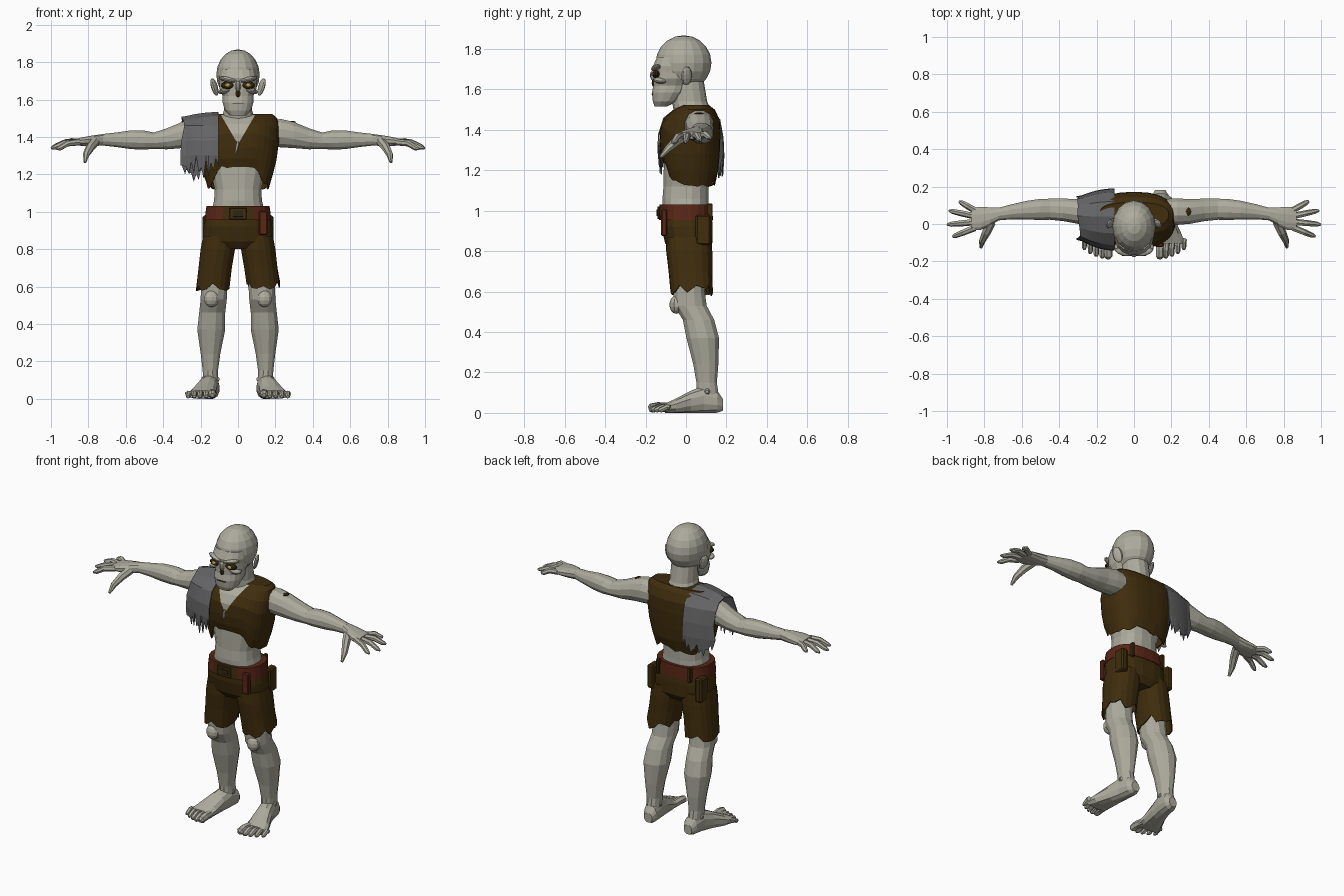
import bpy, bmesh, math, random
from mathutils import Vector, Matrix, Euler

random.seed(4)
if "Cube" in bpy.data.objects:
    bpy.data.objects.remove(bpy.data.objects["Cube"])


def material(name, r, g, b):
    m = bpy.data.materials.new(name)
    m.use_nodes = True
    m.diffuse_color = (r, g, b, 1)
    m.node_tree.nodes["Principled BSDF"].inputs["Base Color"].default_value = (r, g, b, 1)
    return m


SKIN = material("pale_skin", .42, .41, .34)
BROWN = material("brown_cloth", .05, .026, .004)
GREY = material("grey_cloth", .13, .13, .135)
BELT = material("red_leather", .1, .019, .008)
DARK = material("dark_socket", .03, .018, .004)
YELLOW = material("yellow_eye", .5, .38, .1)


def finish(name, bm, *mats, thick=0):
    bmesh.ops.recalc_face_normals(bm, faces=bm.faces)
    mesh = bpy.data.meshes.new(name)
    bm.to_mesh(mesh)
    bm.free()
    ob = bpy.data.objects.new(name, mesh)
    bpy.context.collection.objects.link(ob)
    for m in mats:
        mesh.materials.append(m)
    if thick:
        mod = ob.modifiers.new("thickness", 'SOLIDIFY')
        mod.thickness = thick
    return ob


def skin_rings(loops, start=True, end=True):
    """Bridge equal loops of points into a bmesh, with optional end caps."""
    bm = bmesh.new()
    rows = [[bm.verts.new(p) for p in loop] for loop in loops]
    n = len(rows[0])
    for a, b in zip(rows, rows[1:]):
        for i in range(n):
            j = (i + 1) % n
            bm.faces.new((a[i], a[j], b[j], b[i]))
    if start:
        bm.faces.new(rows[0])
    if end:
        bm.faces.new(rows[-1])
    return bm


def section(ring, n, axis, p, side):
    """Rounded-square section: centre x, y, z and two radii."""
    x, y, z, a, b = ring
    pts = []
    for i in range(n):
        t = math.tau * (i + .5) / n
        u = math.copysign(abs(math.cos(t)) ** (2 / p), math.cos(t)) * a
        v = math.copysign(abs(math.sin(t)) ** (2 / p), math.sin(t)) * b
        d = {'x': (0, u, v), 'y': (u, 0, v), 'z': (u, v, 0)}[axis]
        pts.append(Vector((side * (x + d[0]), y + d[1], max(0, z + d[2]))))
    return pts


def loft(name, mat, rings, n=12, axis='z', p=2.2, side=1, fray=0):
    loops = [section(r, n, axis, p, side) for r in rings]
    for v in loops[0] if fray else []:
        v.z += random.uniform(-fray, fray)
    bm = skin_rings(loops, start=not fray, end=True)
    return finish(name, bm, mat, thick=.006 if fray else 0)


def tube(name, mat, points, radii, side=1, n=7):
    pts = [Vector((side * x, y, z)) for x, y, z in points]
    loops = []
    for i, (c, r) in enumerate(zip(pts, radii)):
        d = pts[min(i + 1, len(pts) - 1)] - pts[max(i - 1, 0)]
        q = d.to_track_quat('Z', 'Y')
        loops.append([c + q @ Vector((r * math.cos(math.tau * k / n), r * math.sin(math.tau * k / n), 0))
                      for k in range(n)])
    return finish(name, skin_rings(loops), mat)


def blob(name, mat, loc, size, side=1, tilt=(0, 0, 0), seg=10, rows=7):
    x, y, z = loc
    turn = Euler((tilt[0], side * tilt[1], side * tilt[2])).to_matrix().to_4x4()
    m = Matrix.Translation((side * x, y, z)) @ turn @ Matrix.Diagonal((*size, 1))
    bm = bmesh.new()
    bmesh.ops.create_uvsphere(bm, u_segments=seg, v_segments=rows, radius=1, matrix=m)
    return finish(name, bm, mat)


def box(name, mat, loc, size, side=1):
    m = Matrix.Translation((side * loc[0], loc[1], loc[2])) @ Matrix.Diagonal((*size, 1))
    bm = bmesh.new()
    bmesh.ops.create_cube(bm, size=1, matrix=m)
    bmesh.ops.bevel(bm, geom=bm.edges[:], offset=min(size) * .2, segments=1, affect='EDGES')
    return finish(name, bm, mat)


# Head and neck
blob("skull", SKIN, (0, -.012, 1.732), (.116, .138, .136), seg=16, rows=10)
loft("face", SKIN, [(0, -.125, 1.515, .045, .03), (0, -.105, 1.54, .07, .06), (0, -.085, 1.585, .084, .085),
                    (0, -.075, 1.62, .083, .088), (0, -.07, 1.655, .1, .092), (0, -.07, 1.69, .1, .09),
                    (0, -.065, 1.715, .103, .1), (0, -.06, 1.76, .095, .085)], n=16, p=2.4)
loft("neck", SKIN, [(0, .03, 1.43, .11, .1), (0, .03, 1.5, .092, .092), (0, .018, 1.54, .077, .087),
                    (0, .01, 1.64, .075, .078)], n=14)
blob("nose_cavity", DARK, (0, -.158, 1.632), (.017, .012, .022), seg=6, rows=4)
blob("nose_bridge", SKIN, (0, -.16, 1.67), (.016, .018, .028))
box("mouth_line", DARK, (0, -.167, 1.577), (.06, .009, .004))
for s, tag in ((1, "left_"), (-1, "right_")):
    blob(tag + "eye_socket", DARK, (.053, -.146, 1.676), (.04, .022, .021), s)
    blob(tag + "eye", YELLOW, (.055, -.163, 1.677), (.015, .009, .01), s)
    blob(tag + "brow", SKIN, (.055, -.148, 1.707), (.052, .022, .014), s, (0, -.2, .25))
    blob(tag + "cheekbone", SKIN, (.07, -.128, 1.645), (.038, .034, .015), s, (0, .2, .5))
    blob(tag + "ear", SKIN, (.126, .003, 1.667), (.013, .03, .048), s, (.15, .25, .5))

# Torso under the clothes
loft("belly", SKIN, [(0, 0, .98, .15, .115), (0, -.003, 1.06, .13, .115), (0, 0, 1.12, .126, .113),
                     (0, .008, 1.2, .145, .12), (0, .015, 1.3, .17, .125)], n=16, p=2.5)

# Torn vest with a raised front hem and open neck
vest_rings = [(0, .015, 1.14, .165, .128), (0, .017, 1.2, .187, .143), (0, .018, 1.28, .207, .149),
              (0, .022, 1.38, .22, .149), (0, .034, 1.45, .22, .133), (0, .045, 1.5, .21, .098),
              (0, .05, 1.522, .185, .065)]
hem, top = vest_rings[0][2], vest_rings[-1][2]
loops = []
for k, ring in enumerate(vest_rings):
    loop = section(ring, 36, 'z', 2.6, 1)
    for v in loop:
        raised = max(0, min(1, (.88 - abs(v.x) / ring[3]) / .3)) * .1 if v.y < 0 else 0
        tear = random.uniform(-.025, .015) * (.3 if raised else 1) if k == 0 else 0
        v.z = top - (top - v.z) * (top - hem - raised) / (top - hem) + tear
    loops.append(loop)
bm = skin_rings(loops, start=False)
NECK, SLOPE = 1.36, .58
for co, no in (((0, 0, NECK), (1, 0, -SLOPE)), ((0, 0, NECK), (-1, 0, -SLOPE)), ((0, -.02, 0), (0, 1, 0))):
    bmesh.ops.bisect_plane(bm, geom=bm.verts[:] + bm.edges[:] + bm.faces[:], plane_co=co, plane_no=no)
for f in bm.faces:
    c = f.calc_center_median()
    f.material_index = int(c.y < -.02 and abs(c.x) < (c.z - NECK) * SLOPE)
finish("vest", bm, BROWN, SKIN, thick=.005)
tube("vest_slit", SKIN, [(0, -.128, 1.38), (-.004, -.131, 1.34), (-.012, -.131, 1.315)], [.008, .007, .002], n=5)

# Ragged grey cloth draped over the right shoulder
path = [(-.135, 1.22), (-.142, 1.3), (-.138, 1.38), (-.112, 1.46), (-.05, 1.51), (.04, 1.533),
        (.12, 1.515), (.17, 1.45), (.186, 1.36), (.19, 1.27), (.185, 1.19)]
bm = bmesh.new()
columns = []
COLS = 15
for i in range(COLS):
    t = i / (COLS - 1)
    col = []
    for k, (y, z) in enumerate(path):
        x = -.105 - .185 * t
        if k in (0, len(path) - 1):
            z += random.uniform(-.035, .045) + (.03 if i % 2 else -.01)
        elif k in (4, 5, 6):
            z -= .025 * t * t
        if i == COLS - 1:
            x += random.uniform(-.02, .01)
        col.append(bm.verts.new((x, .05 + (y - .05) * (1 - .3 * t * t), z)))
    columns.append(col)
for a, b in zip(columns, columns[1:]):
    for k in range(len(path) - 1):
        bm.faces.new((a[k], a[k + 1], b[k + 1], b[k]))
finish("shoulder_cloth", bm, GREY, thick=.005)

# Shorts and belt
loft("shorts_hips", BROWN, [(0, .015, .8, .125, .09), (0, .013, .84, .188, .118), (0, .005, .92, .185, .128),
                            (0, 0, 1.025, .165, .125)], n=20, p=2.5)
belt = loft("belt", BELT, [(0, 0, .955, .18, .134), (0, 0, 1.03, .17, .131)], n=24, p=2.5)
belt.data.materials.append(BROWN)
for f in belt.data.polygons:
    f.material_index = int(f.center.y < 0 and abs(f.center.x) < .09 and abs(f.normal.z) < .7)
box("buckle", BROWN, (0, -.136, .99), (.09, .012, .062))
box("buckle_inset", DARK, (0, -.142, .99), (.055, .006, .034))
box("belt_strap", BELT, (.135, -.108, .94), (.045, .03, .13))

for s, tag in ((1, "left_"), (-1, "right_")):
    loft(tag + "shorts_leg", BROWN, [(.135, .028, .605, .09, .105), (.122, .022, .7, .09, .108),
                                     (.108, .016, .8, .093, .114), (.1, .013, .87, .088, .112)],
         n=18, p=2.4, side=s, fray=.028)
    box(tag + "pocket", BROWN, (.168, .085, .905), (.045, .075, .15), s)
    box(tag + "belt_loop", BROWN, (.11, .117, .99), (.022, .03, .09), s)

    # Leg and foot
    loft(tag + "leg", SKIN, [(.145, .11, .06, .042, .058), (.148, .102, .15, .042, .052), (.147, .098, .24, .054, .064),
                             (.143, .083, .37, .077, .083), (.138, .062, .46, .072, .08),
                             (.13, .022, .53, .072, .083), (.127, .015, .6, .073, .08),
                             (.12, .02, .72, .075, .085)], side=s)
    blob(tag + "kneecap", SKIN, (.142, -.048, .535), (.042, .034, .045), s)
    blob(tag + "ankle_bone", SKIN, (.148, .105, .105), (.052, .025, .025), s)
    loft(tag + "foot", SKIN, [(.14, .182, .04, .028, .03), (.142, .155, .055, .044, .056),
                              (.15, .09, .065, .048, .072), (.165, .025, .052, .055, .06),
                              (.185, -.05, .032, .07, .04), (.196, -.105, .022, .078, .024)], axis='y', side=s)
    for k in range(5):
        r = .024 - .002 * k if k == 0 else .018 - .001 * k
        x, y = .138 + .032 * k, -.185 + .003 * k * k
        tube(tag + "toe_%d" % (k + 1), SKIN, [(x + .004, -.08, .026), (x, y + .045, .03), (x, y + .012, r), (x, y, r * .8)],
             [r, r, r * .95, r * .5], s)

    # Arm, palm and fingers
    loft(tag + "arm", SKIN, [(.14, .065, 1.42, .07, .07), (.23, .066, 1.42, .073, .078), (.3, .067, 1.41, .068, .072),
                             (.38, .076, 1.39, .062, .058), (.45, .079, 1.38, .058, .045),
                             (.5, .078, 1.383, .058, .052), (.57, .074, 1.385, .052, .052),
                             (.65, .066, 1.385, .042, .04), (.73, .052, 1.385, .034, .031)],
         axis='x', side=s)
    loft(tag + "palm", SKIN, [(.72, .054, 1.385, .034, .031), (.77, .04, 1.38, .05, .03), (.82, .03, 1.376, .064, .025),
                              (.87, .026, 1.372, .062, .018)], axis='x', p=2.5, side=s)
    for k, (tx, ty, tz) in enumerate(((.97, -.068, 1.335), (1, -.003, 1.34), (.99, .072, 1.35), (.935, .122, 1.36))):
        base = Vector((.85, -.02 + .031 * k, 1.372))
        tip = Vector((tx, ty, tz))
        mid = base.lerp(tip, .5) + Vector((0, 0, .012))
        tube(tag + "finger_%d" % (k + 1), SKIN, [base, mid, base.lerp(tip, .85), tip], [.018, .017, .014, .006], s)
    tube(tag + "thumb", SKIN, [(.765, .01, 1.375), (.79, -.045, 1.345), (.812, -.09, 1.305), (.818, -.125, 1.265)],
         [.026, .024, .018, .008], s)

# Small wound on the left upper arm
blob("arm_wound", DARK, (.29, .066, 1.48), (.018, .025, .006), seg=8, rows=5)
